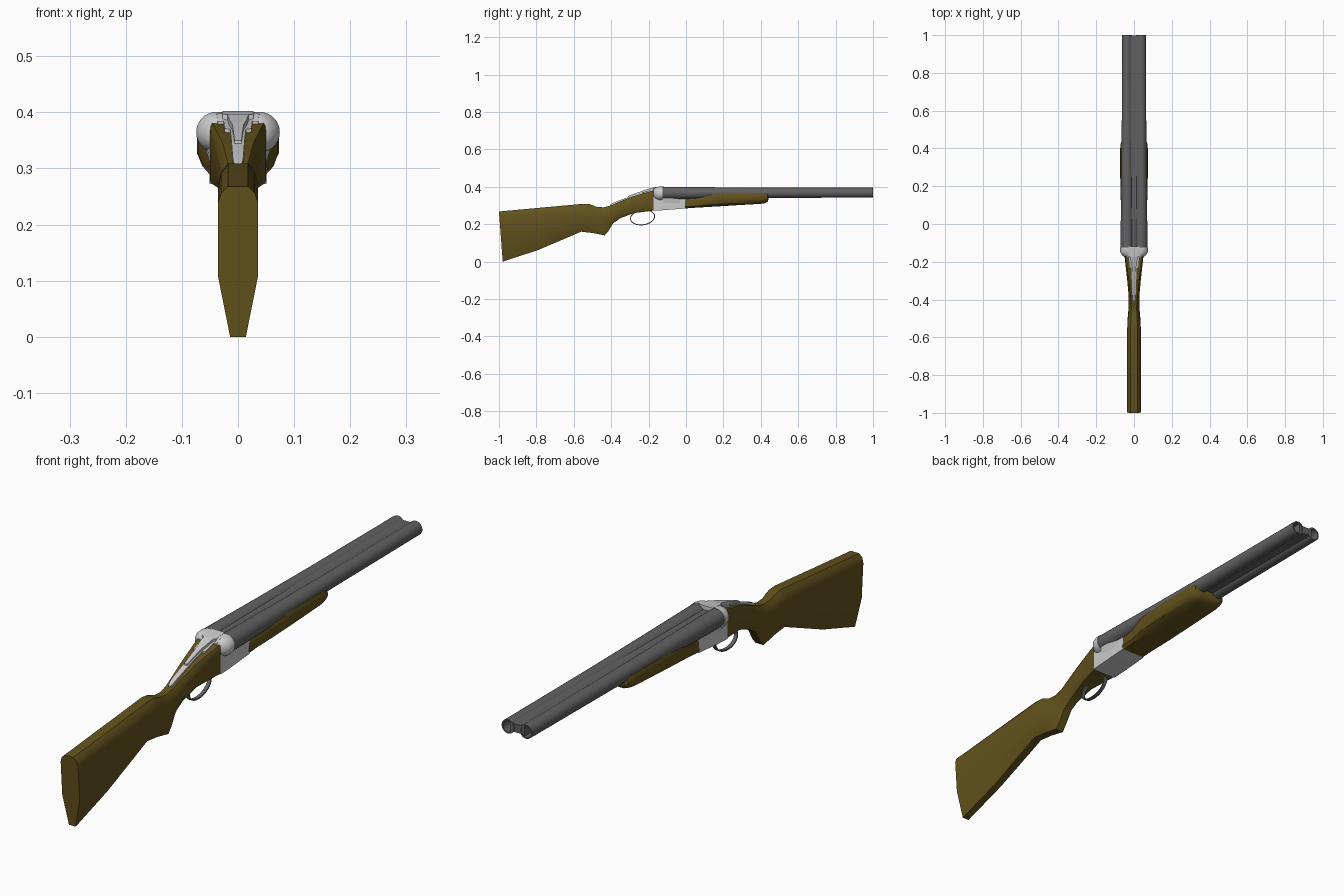
import bpy, bmesh, math

if "Cube" in bpy.data.objects:
    bpy.data.objects.remove(bpy.data.objects["Cube"])


def material(name, rgb):
    m = bpy.data.materials.new(name)
    m.diffuse_color = (*rgb, 1)
    m.use_nodes = True
    m.node_tree.nodes["Principled BSDF"].inputs["Base Color"].default_value = m.diffuse_color
    return m


WOOD = material("wood", (0.125, 0.085, 0.012))
STEEL = material("dark_steel", (0.12, 0.12, 0.12))


def loft(name, rings, mat=None, closed=False, angle=35, mirror=False):
    """Skin equal-length rings of points; cap the ends or close the loop."""
    bm = bmesh.new()
    vs = [[bm.verts.new(p) for p in r] for r in rings]
    n = len(rings[0])
    pairs = list(zip(vs, vs[1:] + vs[:1])) if closed else list(zip(vs, vs[1:]))
    for a, b in pairs:
        for i in range(n):
            j = (i + 1) % n
            bm.faces.new((a[i], a[j], b[j], b[i]))
    if not closed:
        bm.faces.new(vs[0])
        bm.faces.new(vs[-1])
    bmesh.ops.recalc_face_normals(bm, faces=bm.faces)
    me = bpy.data.meshes.new(name)
    bm.to_mesh(me)
    bm.free()
    ob = bpy.data.objects.new(name, me)
    bpy.context.collection.objects.link(ob)
    if mat:
        me.materials.append(mat)
    if mirror:
        ob.modifiers.new("mirror", 'MIRROR')
    bpy.ops.object.select_all(action='DESELECT')
    ob.select_set(True)
    bpy.context.view_layer.objects.active = ob
    bpy.ops.object.shade_smooth_by_angle(angle=math.radians(angle))
    return ob


def circle(cx, y, cz, r, n=28):
    return [(cx + r * math.cos(2 * math.pi * i / n), y,
             cz + r * math.sin(2 * math.pi * i / n)) for i in range(n)]


def symmetric(half):
    """Complete a right-hand outline (x, y, z), listed top to bottom."""
    return half + [(-x, y, z) for x, y, z in reversed(half)]


def box_ring(y, w, z0, z1, w_top=None):
    return symmetric([(w if w_top is None else w_top, y, z1), (w, y, z0)])


# Stock: y top, z top, y bottom, z bottom, half width, top and bottom half width,
# then how far the top and bottom bevels reach
stock = [
    (-1.00, .268, -.98, .000, .036, .018, .014, .030, .110),
    (-.79, .287, -.79, .062, .036, .018, .014, .034, .085),
    (-.55, .309, -.56, .160, .036, .018, .016, .040, .040),
    (-.515, .307, -.50, .153, .034, .017, .016, .040, .040),
    (-.475, .292, -.435, .140, .029, .015, .017, .040, .040),
    (-.44, .290, -.415, .163, .028, .014, .016, .035, .035),
    (-.40, .300, -.39, .205, .028, .016, .015, .030, .025),
    (-.37, .314, -.35, .232, .030, .019, .017, .028, .022),
    (-.29, .347, -.28, .259, .037, .028, .026, .030, .018),
    (-.172, .381, -.172, .273, .050, .046, .047, .012, .006)]
rings = []
for yt, zt, yb, zb, w, tw, bw, a, b in stock:
    def at(z):
        return yb + (yt - yb) * (z - zb) / (zt - zb)
    rings.append(symmetric([(tw, yt, zt), ((tw + 2.2 * w) / 3.2, at(zt - a * .4), zt - a * .4),
                            (w, at(zt - a), zt - a), (w, at(zb + b), zb + b), (bw, yb, zb)]))
loft("stock", rings, WOOD)

# Fore-end: y, half width, top, side break, bottom, bottom half width
fore = [
    (-.005, .050, .335, .310, .284, .046),
    (.05, .056, .339, .312, .288, .046),
    (.12, .070, .360, .322, .292, .045),
    (.25, .073, .364, .327, .300, .044),
    (.40, .073, .366, .332, .309, .042),
    (.425, .071, .364, .335, .313, .040),
    (.437, .066, .358, .339, .321, .036),
    (.441, .058, .350, .342, .332, .030)]
loft("fore_end", [symmetric([(w * .93, y, zt), (w, y, zt - .010), (w, y, zm),
                             ((w + b) / 2 + .006, y, (zm + zb) / 2 - .003), (b, y, zb)])
                  for y, w, zt, zm, zb, b in fore], WOOD)

# Barrels: hollow tapered tubes, mirrored
tube = [(.034, -.13, .366), (.034, -.08, .366), (.030, .2, .367), (.0275, .5, .3675),
        (.026, 1.0, .369), (.021, 1.0, .369), (.021, -.10, .366)]
loft("barrels", [circle(.0375, y, z, r) for r, y, z in tube], STEEL, mirror=True)

# Rib filling the valley between the barrels
loft("barrel_rib", [[(x, y, z + s * r) for x, s in
                     ((-.03, .9), (-.014, .62), (.014, .62), (.03, .9), (.03, -.85),
                      (.014, -.55), (-.014, -.55), (-.03, -.85))]
                    for r, y, z in (tube[0], tube[2], tube[3], (.026, .998, .369))], STEEL)

# Rounded fences behind the breech, mirrored
fence = [(.0365, -.125, .038), (.0365, -.143, .038), (.034, -.155, .036),
         (.029, -.166, .033), (.021, -.175, .029)]
loft("breech_fences", [circle(cx, y, .3645, r) for r, y, cx in fence], mirror=True, angle=50)

# Action body under the barrels and standing breech between the fences
loft("action_body", [box_ring(-.174, .050, .272, .345), box_ring(-.12, .051, .275, .342),
                     box_ring(-.004, .050, .284, .336)])
loft("action_flare", [box_ring(-.168, .046, .31, .37, .05), box_ring(-.12, .050, .31, .36, .066),
                      box_ring(-.03, .050, .31, .338, .05)])
loft("standing_breech", [box_ring(-.178, .036, .33, .384), box_ring(-.160, .038, .33, .398),
                         box_ring(-.125, .038, .33, .401)])

# Tang set in the wrist and the opening lever over it: y, half width, top z
tang = [(-.405, .005, .304), (-.385, .009, .316), (-.29, .012, .352), (-.232, .014, .370),
        (-.228, .024, .371), (-.17, .026, .388)]
loft("tang", [box_ring(y, w, z - .02, z) for y, w, z in tang])
lever = [(-.31, .006, .350), (-.235, .010, .378), (-.205, .016, .388), (-.175, .019, .396),
         (-.172, .028, .397), (-.118, .028, .4025)]
loft("opening_lever", [box_ring(y, w, z - .02, z) for y, w, z in lever])

# Trigger guard: flat closed hoop
hoop = []
for i in range(32):
    t = 2 * math.pi * i / 32
    c, s = math.cos(t), math.sin(t)
    hoop.append([(x, -.232 + (.067 + d) * c, .236 + (.042 + d) * s + .006 * c)
                 for x, d in ((-.007, 0), (.007, 0), (.007, -.005), (-.007, -.005))])
loft("trigger_guard", hoop, STEEL, closed=True)
